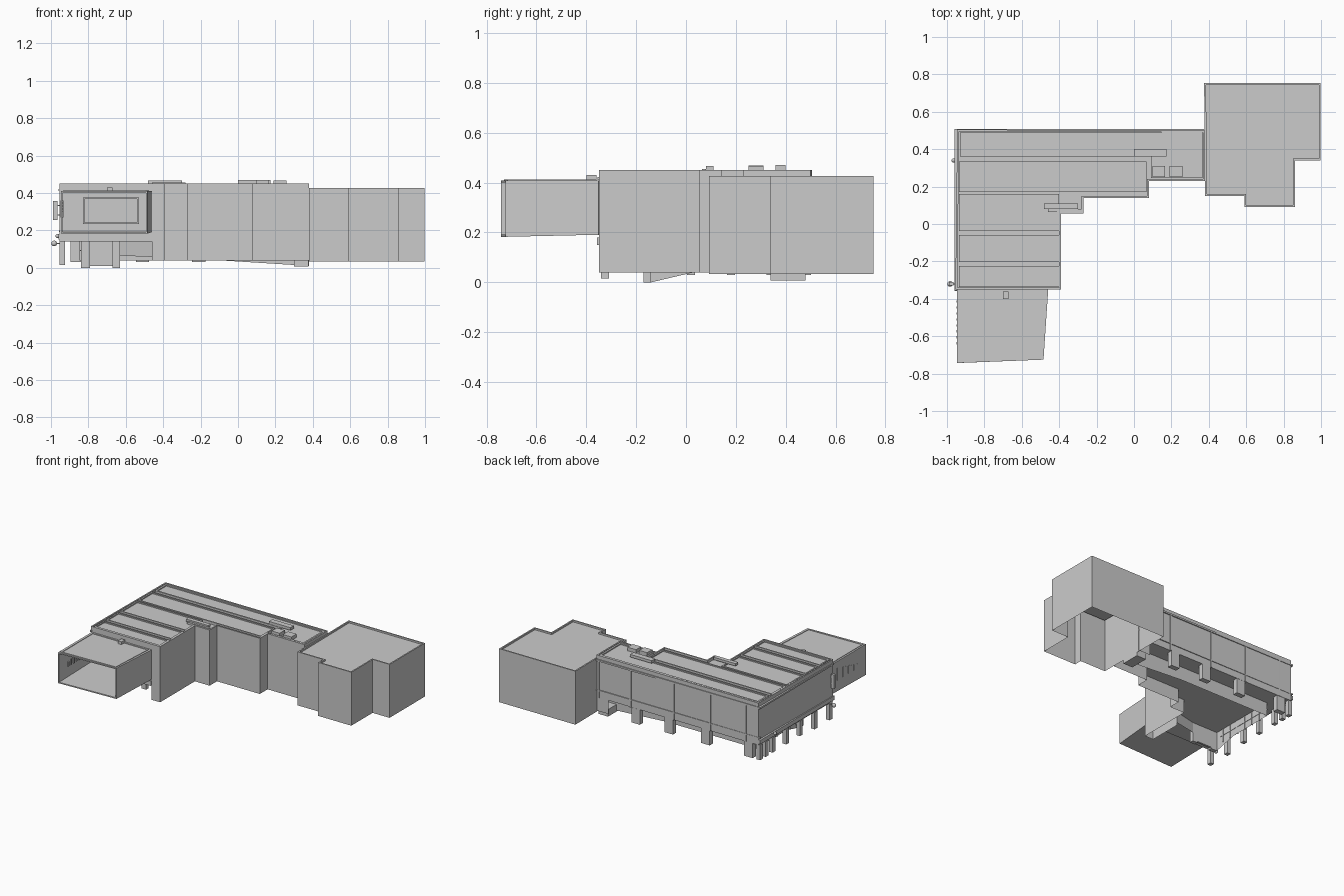
import bpy, bmesh
from mathutils import Vector


def finish(name, bm):
    me = bpy.data.meshes.new(name)
    bm.to_mesh(me)
    bm.free()
    ob = bpy.data.objects.new(name, me)
    bpy.context.collection.objects.link(ob)
    return ob


def sheets(name, quads):
    """Single-skin surfaces, each given by its corner points."""
    bm = bmesh.new()
    for q in quads:
        bm.faces.new([bm.verts.new(p) for p in q])
    bmesh.ops.remove_doubles(bm, verts=bm.verts, dist=1e-4)
    return finish(name, bm)


def wall(p, q, z1, z0, z0b=None):
    z0b = z0 if z0b is None else z0b
    return [(*p, z0), (*q, z0b), (*q, z1), (*p, z1)]


def boxes(name, items):
    """Boxes given as (x0, x1, y0, y1, z0, z1)."""
    bm = bmesh.new()
    for x0, x1, y0, y1, z0, z1 in items:
        r = bmesh.ops.create_cube(bm, size=1)
        for v in r["verts"]:
            v.co = Vector(((x0 + x1) / 2 + v.co.x * (x1 - x0),
                           (y0 + y1) / 2 + v.co.y * (y1 - y0),
                           (z0 + z1) / 2 + v.co.z * (z1 - z0)))
    return finish(name, bm)


def tray(name, pts, base, top, depth, rim):
    """Roof panel with outer skirt, raised rim and sunken centre."""
    bm = bmesh.new()
    f = bm.faces.new([bm.verts.new((x, y, top)) for x, y in pts])
    bm.normal_update()
    bmesh.ops.inset_individual(bm, faces=[f], thickness=rim, use_even_offset=True)
    r = bmesh.ops.extrude_discrete_faces(bm, faces=[f])
    bmesh.ops.translate(bm, verts=r["faces"][0].verts, vec=(0, 0, -depth))
    if base < top:
        for p, q in zip(pts, pts[1:] + pts[:1]):
            bm.faces.new([bm.verts.new(c) for c in wall(p, q, top, base)])
    return finish(name, bm)


def rect(x0, x1, y0, y1):
    return [(x0, y0), (x1, y0), (x1, y1), (x0, y1)]


# Main L-shaped wing: tall inner walls, raised outer walls
T, LOW, HIGH = 0.45, 0.04, 0.14
main = [(-0.955, -0.35), (-0.46, -0.35), (-0.39, -0.35), (-0.39, 0.055), (-0.27, 0.055),
        (-0.27, 0.14), (0.08, 0.14), (0.08, 0.23), (0.38, 0.23), (0.38, 0.50),
        (0.28, 0.50), (-0.945, 0.505)]
bottoms = [HIGH] + [LOW] * 9 + [HIGH, HIGH]
sheets("main_walls", [wall(p, q, T, b) for p, q, b in
                      zip(main, main[1:] + main[:1], bottoms)])
tray("main_roof", main, T, T, 0.02, 0.01)
sheets("upper_floor_soffit", [[(x, y, HIGH) for x, y in main]])

# Roof panels
tray("roof_panel_north", [(-0.93, 0.36), (0.09, 0.36), (0.09, 0.245), (0.365, 0.245),
                          (0.365, 0.488), (-0.93, 0.488)], 0.43, 0.448, 0.008, 0.012)
for i, r in enumerate([(-0.935, 0.068, 0.172, 0.335), (-0.935, -0.402, -0.038, 0.16),
                       (-0.935, -0.402, -0.203, -0.06), (-0.935, -0.402, -0.337, -0.225)]):
    tray(f"roof_panel_{i}", rect(*r), 0.43, 0.448, 0.008, 0.01)

# Rooftop plant
boxes("roof_units", [
    (-0.48, -0.30, 0.08, 0.11, 0.448, 0.466), (-0.46, -0.28, 0.065, 0.08, 0.43, 0.455),
    (0.0, 0.175, 0.36, 0.40, 0.45, 0.47), (0.10, 0.165, 0.25, 0.31, 0.44, 0.468),
    (0.19, 0.26, 0.25, 0.31, 0.44, 0.466), (-0.70, -0.67, -0.40, -0.36, 0.40, 0.43)])

# East block: open-bottomed shell with parapet
east = [(0.38, 0.15), (0.59, 0.15), (0.59, 0.092), (0.86, 0.092), (0.86, 0.34),
        (0.998, 0.34), (0.998, 0.753), (0.375, 0.753)]
tray("east_block", east, 0.033, 0.427, 0.012, 0.01)

# South projecting box: open-fronted sleeve, slightly tapered
fr = [(-0.943, -0.743, 0.187), (-0.488, -0.725, 0.187), (-0.488, -0.725, 0.405), (-0.943, -0.743, 0.405)]
bk = [(-0.943, -0.35, 0.195), (-0.463, -0.35, 0.195), (-0.463, -0.35, 0.405), (-0.943, -0.35, 0.405)]
sleeve = sheets("south_box", [[fr[i], fr[(i + 1) % 4], bk[(i + 1) % 4], bk[i]] for i in range(4)])
mod = sleeve.modifiers.new("thickness", "SOLIDIFY")
mod.thickness = 0.012
mod.offset = 0
tray("south_box_roof", [(-0.935, -0.73), (-0.495, -0.717), (-0.475, -0.36), (-0.935, -0.36)],
     0.40, 0.413, 0.006, 0.01)
boxes("south_box_side_fins", [(-0.949, -0.933, y, y + 0.012, 0.27, 0.36 - 0.008 * i)
                              for i, y in enumerate([-0.42 - 0.032 * k for k in range(8)])])
# Door frame on the back wall of the box
boxes("inner_door_frame", [(-0.83, -0.82, -0.37, -0.35, 0.235, 0.375), (-0.54, -0.53, -0.37, -0.35, 0.235, 0.375),
                           (-0.83, -0.53, -0.37, -0.35, 0.367, 0.375), (-0.83, -0.53, -0.37, -0.35, 0.235, 0.243)])

# North facade: ground legs, pilasters and bands
boxes("north_legs", [(x - 0.035, x + 0.035, 0.465, 0.502, 0.03, HIGH)
                     for x in (0.06, -0.21, -0.51, -0.86)])
boxes("north_pilasters", [(x - 0.006, x + 0.006, 0.5, 0.507, HIGH, 0.41)
                          for x in (0.36, 0.10, -0.25, -0.55, -0.84)])
boxes("facade_bands", [(-0.958, 0.38, 0.495, 0.509, 0.41, 0.422),
                       (-0.958, 0.38, 0.495, 0.507, 0.19, 0.198),
                       (-0.96, -0.945, -0.355, 0.509, 0.41, 0.422),
                       (-0.96, -0.945, -0.355, 0.507, 0.15, 0.18),
                       (-0.96, -0.46, -0.357, -0.345, 0.15, 0.18)])

# West arcade columns
boxes("west_columns", [(-0.955, -0.925, y - 0.016, y + 0.016, 0.015 if y < 0 else 0.03, HIGH)
                       for y in (0.485, 0.42, 0.34, 0.18, 0.02, -0.15, -0.325)])

# Recessed ground floor
sheets("ground_floor_walls", [
    wall((-0.84, 0.38), (-0.1, 0.38), HIGH, 0.04),
    wall((-0.1, 0.38), (0.38, 0.38), HIGH, 0.04, 0.01),
    wall((-0.84, 0.38), (-0.84, 0.03), HIGH, 0.04),
    wall((-0.84, 0.03), (-0.84, -0.14), HIGH, 0.04, 0.0),
    wall((-0.63, -0.14), (-0.46, -0.10), HIGH, 0.065, 0.058),
    wall((-0.46, -0.35), (-0.46, -0.10), HIGH, 0.04)])
boxes("entrance_core", [(-0.84, -0.79, -0.17, -0.14, 0.0, HIGH), (-0.67, -0.63, -0.17, -0.14, 0.0, HIGH),
                        (-0.79, -0.67, -0.155, -0.14, 0.01, HIGH)])
boxes("glazing_bars", [(-0.848, -0.836, y, y + 0.006, 0.04, HIGH)
                       for y in [-0.08 + 0.075 * i for i in range(6)]]
      + [(-0.847, -0.837, -0.1, 0.38, 0.09, 0.095)])
boxes("northeast_plinth", [(0.30, 0.378, 0.34, 0.48, 0.008, 0.06)])

# Wall-mounted blade panel and round lamps on the west side
boxes("blade_panel", [(-0.99, -0.966, -0.33, -0.31, 0.255, 0.358),
                      (-0.97, -0.95, -0.323, -0.317, 0.28, 0.286),
                      (-0.97, -0.95, -0.323, -0.317, 0.33, 0.336),
                      (-0.97, -0.94, -0.323, -0.317, 0.127, 0.133)])
for nm, loc, r in (("south_lamp", (-0.983, -0.32, 0.13), 0.015), ("north_lamp", (-0.965, 0.34, 0.17), 0.011)):
    bpy.ops.mesh.primitive_uv_sphere_add(segments=20, ring_count=12, radius=r, location=loc)
    bpy.context.object.name = nm
    bpy.ops.object.shade_smooth()
